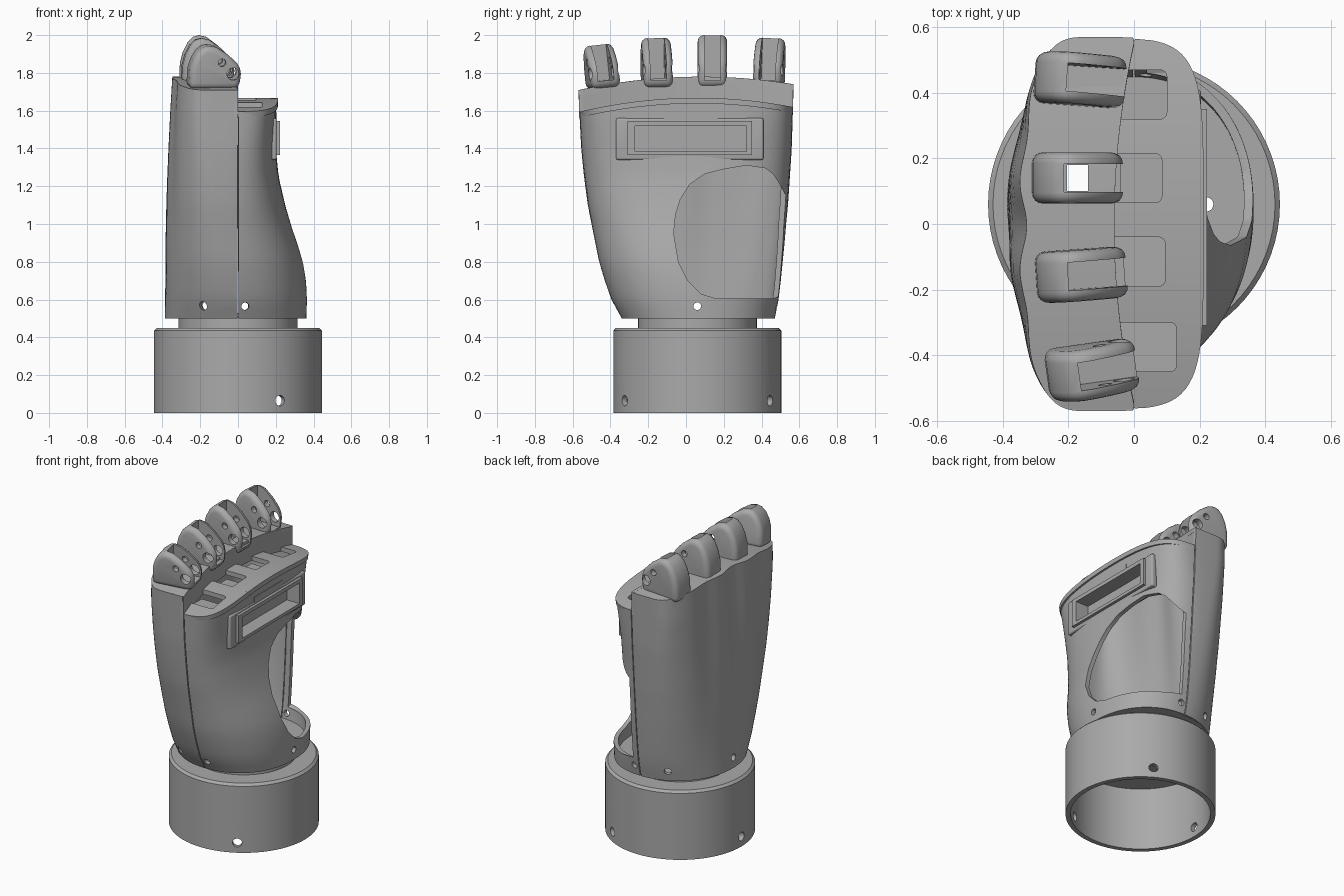
import bpy, bmesh, math
from mathutils import Matrix, Vector

if "Cube" in bpy.data.objects:
    bpy.data.objects.remove(bpy.data.objects["Cube"], do_unlink=True)

grey = bpy.data.materials.new("plain grey")
grey.use_nodes = True
grey.diffuse_color = (0.4, 0.4, 0.4, 1)
grey.node_tree.nodes["Principled BSDF"].inputs["Base Color"].default_value = (0.4, 0.4, 0.4, 1)


def add(name, bm):
    me = bpy.data.meshes.new(name)
    bm.to_mesh(me)
    bm.free()
    ob = bpy.data.objects.new(name, me)
    bpy.context.scene.collection.objects.link(ob)
    me.materials.append(grey)
    return ob


def box(name, x0, x1, y0, y1, z0, z1):
    bm = bmesh.new()
    size = Matrix.Diagonal((x1 - x0, y1 - y0, z1 - z0, 1))
    mid = Matrix.Translation(((x0 + x1) / 2, (y0 + y1) / 2, (z0 + z1) / 2))
    bmesh.ops.create_cube(bm, size=1, matrix=mid @ size)
    return add(name, bm)


def rod(name, radius, start, end):
    a, b = Vector(start), Vector(end)
    bm = bmesh.new()
    turn = (b - a).to_track_quat('Z', 'Y').to_matrix().to_4x4()
    bmesh.ops.create_cone(bm, cap_ends=True, segments=24, radius1=radius, radius2=radius,
                          depth=(b - a).length, matrix=Matrix.Translation((a + b) / 2) @ turn)
    return add(name, bm)


def prism(name, points, place, w0, w1):
    bm = bmesh.new()
    face = bm.faces.new([bm.verts.new(place(u, v, w0)) for u, v in points])
    out = bmesh.ops.extrude_face_region(bm, geom=[face])
    shift = Vector(place(0, 0, w1)) - Vector(place(0, 0, w0))
    bmesh.ops.translate(bm, vec=shift, verts=[v for v in out["geom"] if isinstance(v, bmesh.types.BMVert)])
    bmesh.ops.recalc_face_normals(bm, faces=bm.faces)
    return add(name, bm)


def finish(ob, cutters=(), thick=0, bevel=0):
    """Thicken, round, cut, bake the modifiers and shade."""
    if thick:
        m = ob.modifiers.new("wall", 'SOLIDIFY')
        m.thickness, m.offset = thick, -1
    if bevel:
        m = ob.modifiers.new("rounding", 'BEVEL')
        m.width, m.segments, m.limit_method, m.angle_limit = bevel, 4, 'ANGLE', math.radians(50)
    for c in cutters:
        c.hide_render = True
        m = ob.modifiers.new("cut", 'BOOLEAN')
        m.operation, m.solver, m.object = 'DIFFERENCE', 'EXACT', c
    bpy.context.view_layer.update()
    ev = ob.evaluated_get(bpy.context.evaluated_depsgraph_get())
    me = bpy.data.meshes.new_from_object(ev)
    ob.modifiers.clear()
    ob.data = me
    bpy.ops.object.select_all(action='DESELECT')
    ob.select_set(True)
    bpy.context.view_layer.objects.active = ob
    bpy.ops.object.shade_smooth_by_angle(angle=math.radians(30))
    return ob


# Hand outline: height, y min, y max, palm x, back x
STATIONS = [(0.5, -.34, .47, .362, .387), (0.6, -.395, .49, .365, .386), (0.7, -.43, .502, .36, .385),
            (0.8, -.46, .512, .345, .384), (0.9, -.48, .522, .315, .383), (1.0, -.5, .53, .28, .38),
            (1.1, -.52, .54, .25, .377), (1.25, -.54, .55, .215, .37), (1.4, -.555, .56, .2, .362),
            (1.8, -.575, .572, .2, .338)]


def station(z):
    z = min(max(z, 0.5), 1.8)
    for p, q in zip(STATIONS, STATIONS[1:]):
        if z <= q[0]:
            f = (z - p[0]) / (q[0] - p[0])
            return [a + f * (b - a) for a, b in zip(p, q)][1:]


def section(y, z, side, grow=0):
    """Outline x at a given y and z; side +1 is the palm, -1 the back."""
    y0, y1, xf, xb = station(z)
    v = min((z - 0.5) / 1.1, 1)
    cx = -0.15 * v
    n = 2.2 + 2.8 * v ** 3 if side > 0 else 2.1 + 0.7 * v
    t = min(abs((y - (y0 + y1) / 2) / ((y1 - y0) / 2)), 1)
    reach = (xf - cx + grow) if side > 0 else (xb + cx)
    wave = 0.013 * v * math.cos((y - 0.14) * math.tau / 0.29) if side < 0 else 0
    return cx + side * (reach + wave * (1 - t)) * (1 - t ** n) ** (1 / n)


def top_palm(y):
    return 1.668 - 0.19 * (y - 0.06) ** 2


def top_back(y):
    return 1.78 - 0.17 * (y - 0.08) ** 2


def step_x(y):
    return -0.06 * max(0, 1 - (y / 0.55) ** 2)


def ring(z, top, v, count=128):
    pts = []
    for k in range(count):
        a = math.tau * (k + 0.5) / count
        y0, y1 = station(z)[:2]
        y = (y0 + y1) / 2 + (y1 - y0) / 2 * math.sin(a)
        zz = 0.5 + v * (top(y) - 0.5)
        y0, y1 = station(zz)[:2]
        y = (y0 + y1) / 2 + (y1 - y0) / 2 * math.sin(a)
        pts.append((section(y, zz, 1 if math.cos(a) > 0 else -1), y, zz))
    return pts


def skin(name, rows, closed=False, keep=0):
    bm = bmesh.new()
    grid = [[bm.verts.new(p) for p in r] for r in rows]
    for r, s in zip(grid, grid[1:]):
        for k in range(len(r) if closed else len(r) - 1):
            j = (k + 1) % len(r)
            bm.faces.new((r[k], r[j], s[j], s[k]))
    if keep:
        bmesh.ops.bisect_plane(bm, geom=bm.verts[:] + bm.edges[:] + bm.faces[:], plane_co=(0.003 * keep, 0, 0),
                               plane_no=(keep, 0, 0), clear_inner=True)
    return add(name, bm)


def shell(name, top, keep):
    return skin(name, [ring(0.5 + i / 24 * 1.15, top, i / 24) for i in range(25)], True, keep)


# Cutters
def radial(angle, z, r):
    c, s = math.cos(math.radians(angle)), math.sin(math.radians(angle))
    return rod("bolt_hole_cutter", r, (0.28 * c, 0.06 + 0.28 * s, z), (0.7 * c, 0.06 + 0.7 * s, z))


palm_bolts = [radial(a, 0.565, 0.02) for a in (-85, 0, 85)]
back_bolts = [radial(a, 0.567, 0.022) for a in (-115, 115, 180)]
base_bolts = [radial(a, 0.065, 0.028) for a in (-60, 60, 180)]
cable_cut = box("cable_cutter", -0.205, -0.14, 0.1, 0.18, 0.3, 1.9)
screw_cut = rod("screw_cutter", 0.022, (0.22, 0.06, 0.3), (0.22, 0.06, 0.6))
thumb_points = [(-.065, .95), (-.055, 1.05), (-.03, 1.13), (.02, 1.21), (.1, 1.265), (.2, 1.29), (.32, 1.31),
                (.42, 1.295), (.46, 1.265), (.49, 1.22), (.53, 1.15), (.6, 1.06), (.6, .65), (.52, .63),
                (.46, .605), (.16, .605), (.08, .63), (.01, .7), (-.04, .8)]
thumb_cut = prism("thumb_cutter", thumb_points, lambda u, v, w: (w, u, v), 0.04, 0.7)
bay_cut = box("bay_cutter", 0.1, 0.5, -0.3, 0.34, 1.38, 1.54)
window_cut = box("window_cutter", 0.13, 0.5, -0.27, 0.32, 1.385, 1.52)

# Wrist socket with collar, turned around its axis
bm = bmesh.new()
profile = [(0, .41), (.415, .41), (.415, 0), (.445, 0), (.445, .435), (.43, .45), (.315, .45), (.315, .51), (0, .51)]
vs = [bm.verts.new((x, 0, z)) for x, z in profile]
es = [bm.edges.new(p) for p in zip(vs, vs[1:])]
bmesh.ops.spin(bm, geom=vs + es, axis=(0, 0, 1), cent=(0, 0, 0), angle=math.tau, steps=72)
bmesh.ops.remove_doubles(bm, verts=bm.verts, dist=0.0005)
bmesh.ops.recalc_face_normals(bm, faces=bm.faces)
bmesh.ops.translate(bm, vec=(0, 0.06, 0), verts=bm.verts)
finish(add("wrist_socket", bm), base_bolts + [cable_cut, screw_cut])

# Palm and back shells, with the floor that joins them to the collar
finish(shell("palm_shell", top_palm, 1), palm_bolts + [thumb_cut, bay_cut], thick=0.027)
finish(shell("back_shell", top_back, -1), back_bolts, thick=0.027)
floor = prism("palm_floor", [(0.97 * x, 0.002 + 0.97 * y) for x, y, z in ring(0.5, top_palm, 0)],
              lambda u, v, w: (u, v, w), 0.502, 0.53)
finish(floor, [cable_cut, screw_cut])


# Decks on top of both shells and the step between them
def samples(limit):
    y0, y1 = station(1.65)[:2]
    return [(y0 + y1) / 2 + (y1 - y0) / 2 * limit * math.sin(math.pi * (k / 48 - 0.5)) for k in range(49)]


def across(x0, x1, y, z):
    return [(x0 + (x1 - x0) * k / 8, y, z) for k in range(9)]


rows = []
for y in samples(0.988):
    x0 = step_x(y) - 0.01
    rows.append(across(x0, max(section(y, top_palm(y), 1, 0.012), x0 + 0.01), y, top_palm(y)))
POCKETS = [(0.395, 0.1), (0.14, 0.085), (-0.115, 0.095), (-0.375, 0.13)]
pockets = [finish(box("pocket_cutter", -0.08, x, y - 0.075, y + 0.075, 1.5, 1.75), bevel=0.02) for y, x in POCKETS]
finish(skin("palm_deck", rows), pockets, thick=0.03)
for y, x in POCKETS[1:]:
    z = top_palm(y) - 0.07
    finish(box("pocket_floor", -0.06, x + 0.005, y - 0.085, y + 0.085, z, z + 0.012))

rows, wall = [], []
for y in samples(0.997):
    z = top_back(y)
    x1 = min(step_x(y), section(y, z, 1))
    rows.append(across(section(y, z, -1), x1, y, z))
    wall.append([(x1, y, z), (x1, y, top_palm(y) - 0.03)])
finish(skin("back_deck", rows), [cable_cut], thick=0.03)
finish(skin("deck_step", wall), thick=0.02)

# Display bay on the palm
finish(box("display_flange", 0.165, 0.204, -0.37, 0.41, 1.34, 1.56), [window_cut], bevel=0.01)
finish(box("display_tab", 0.165, 0.204, -0.12, 0.17, 1.55, 1.59))
finish(box("display_frame", 0.1, 0.222, -0.31, 0.35, 1.365, 1.545), [window_cut])

# Forked knuckles: y, x shift, height, turn, lean
FINGERS = [(0.435, 0, 0.285, -4, -2), (0.14, -0.008, 0.3, 0, 0), (-0.152, 0.004, 0.285, 4, 1),
           (-0.433, 0.035, 0.25, 8, 6)]
KNUCKLE = [(-.155, .08), (-.15, .5), (-.135, .7), (-.11, .87), (-.08, .97), (-.05, 1), (-.01, .97), (.05, .82),
           (.1, .64), (.118, .52), (.124, .4), (.12, .26), (.11, .08)]
for y, dx, height, turn, lean in FINGERS:
    spot = (Matrix.Translation((-0.15 + dx, y, 1.7)) @ Matrix.Rotation(math.radians(turn), 4, 'Z')
            @ Matrix.Rotation(math.radians(lean), 4, 'X'))
    cuts = [box("slot_cutter", -0.055, 0.3, -0.043, 0.043, 0.06, 0.5),
            rod("pivot_cutter", 0.033, (0.078, -0.2, 0.41 * height), (0.078, 0.2, 0.41 * height)),
            rod("pin_cutter", 0.02, (0.018, -0.2, 0.65 * height), (0.018, 0.2, 0.65 * height))]
    knuckle = prism("knuckle", [(u, v * height) for u, v in KNUCKLE], lambda u, v, w: (u, w, v), -0.078, 0.078)
    for ob in cuts + [knuckle]:
        ob.data.transform(spot)
    finish(knuckle, cuts + ([cable_cut] if dx < 0 else []), bevel=0.033)

# Remove the used cutters
for ob in [o for o in bpy.data.objects if "_cutter" in o.name]:
    bpy.data.objects.remove(ob, do_unlink=True)
